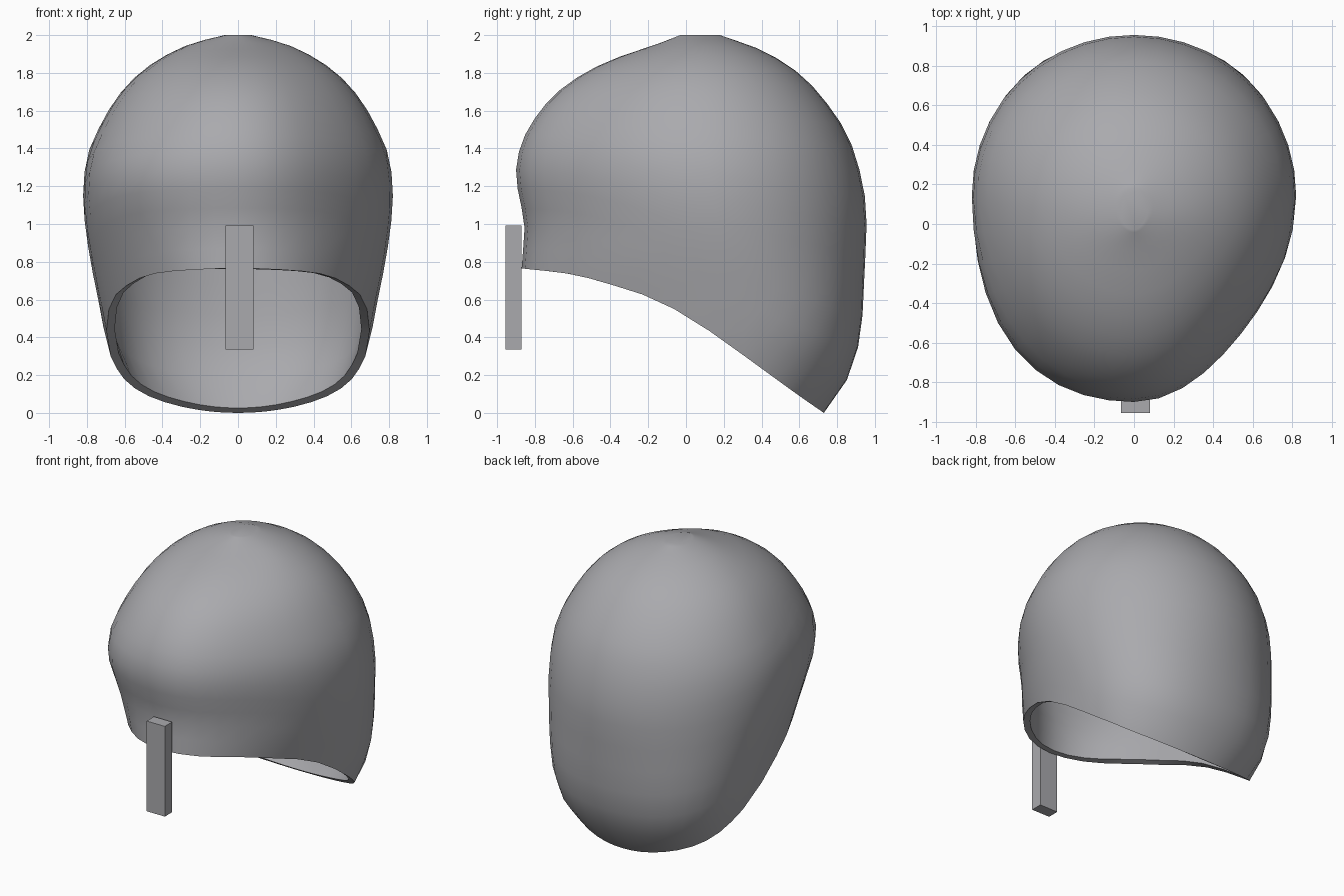
import bpy, bmesh, math
from mathutils import Vector

cube = bpy.data.objects.get("Cube")
if cube:
    bpy.data.objects.remove(cube, do_unlink=True)


def material(name, rgb):
    mat = bpy.data.materials.new(name)
    mat.use_nodes = True
    mat.diffuse_color = (*rgb, 1)
    mat.node_tree.nodes["Principled BSDF"].inputs["Base Color"].default_value = (*rgb, 1)
    return mat


def curve(points, t):
    """Smooth interpolation through (position, value) pairs."""
    t = min(max(t, points[0][0]), points[-1][0])
    i = 0
    while i < len(points) - 2 and t > points[i + 1][0]:
        i += 1

    def slope(k):
        a, b = points[max(k - 1, 0)], points[min(k + 1, len(points) - 1)]
        return (b[1] - a[1]) / (b[0] - a[0])
    (x0, y0), (x1, y1) = points[i], points[i + 1]
    h = x1 - x0
    u = (t - x0) / h
    return ((1 + 2 * u) * (1 - u) ** 2 * y0 + u * (1 - u) ** 2 * h * slope(i)
            + u * u * (3 - 2 * u) * y1 + u * u * (u - 1) * h * slope(i + 1))


# Outline of the shell by height, and height of the rim by depth
FRONT = [(0.5, -0.87), (0.77, -0.87), (1.0, -0.855), (1.15, -0.885), (1.28, -0.9),
         (1.43, -0.87), (1.56, -0.8), (1.67, -0.71), (1.76, -0.6), (1.85, -0.44),
         (1.9, -0.31), (1.95, -0.16), (2.0, -0.03)]
BACK = [(0, 0.73), (0.2, 0.865), (0.43, 0.925), (0.75, 0.945), (1.06, 0.955), (1.26, 0.925),
        (1.47, 0.855), (1.64, 0.745), (1.8, 0.595), (1.92, 0.4), (2.0, 0.18)]
WIDTH = [(0, 0.45), (0.08, 0.555), (0.16, 0.615), (0.24, 0.65), (0.35, 0.69), (0.6, 0.74),
         (0.8, 0.78), (1.0, 0.81), (1.15, 0.82), (1.35, 0.8), (1.5, 0.74), (1.67, 0.64),
         (1.8, 0.52), (1.9, 0.37), (1.96, 0.23), (2.0, 0.07)]
MIDDLE = [(0, 0.3), (0.5, 0.3), (1.1, 0.15), (1.6, 0.1), (2.0, 0.075)]
RIM = [(-0.87, 0.765), (-0.6, 0.733), (-0.4, 0.68), (-0.2, 0.615), (0, 0.515), (0.2, 0.38),
       (0.4, 0.235), (0.6, 0.09), (0.73, 0)]

# Fullness of each quarter by height: the brow is flatter on the left
FULL_BACK = [(0.1, 0.04), (0.5, 0.04), (0.9, 0.01), (1.2, 0.0)]
FULL_RIGHT = [(0.5, -0.05), (0.75, -0.03), (1.2, 0.045), (1.5, 0.02), (1.8, 0.0)]
FULL_LEFT = [(0.5, -0.05), (0.75, -0.04), (1.2, -0.06), (2.0, -0.05)]


def shell_point(angle, z):
    c, s = math.cos(angle), math.sin(angle)
    mid = curve(MIDDLE, z)
    reach = curve(BACK, z) - mid if s > 0 else mid - curve(FRONT, z)
    fullness = FULL_BACK if s > 0 else FULL_LEFT if c > 0 else FULL_RIGHT
    k = 1 + curve(fullness, z) * (2 * s * c) ** 2
    return Vector((curve(WIDTH, z) * c * k, mid + reach * s * k, z))


def rim_height(angle):
    low, high = 0.0, 1.0
    for _ in range(30):
        z = (low + high) / 2
        if curve(RIM, shell_point(angle, z).y) > z:
            low = z
        else:
            high = z
    return low


grey = material("neutral grey", (0.4, 0.4, 0.42))

# Domed shell: rings from the slanted rim up to the small flat crown
SIDES, ROWS = 40, 18
bm = bmesh.new()
angles = [math.tau * i / SIDES for i in range(SIDES)]
rims = [rim_height(a) for a in angles]
rings = []
for r in range(ROWS + 1):
    up = math.sin(math.pi / 2 * r / ROWS)
    rings.append([bm.verts.new(shell_point(a, z + (2 - z) * up)) for a, z in zip(angles, rims)])
for lower, upper in zip(rings, rings[1:]):
    for i in range(SIDES):
        j = (i + 1) % SIDES
        bm.faces.new((lower[i], lower[j], upper[j], upper[i]))
bm.faces.new(rings[-1])
mesh = bpy.data.meshes.new("helmet_shell")
bm.to_mesh(mesh)
bm.free()
shell = bpy.data.objects.new("helmet_shell", mesh)
bpy.context.collection.objects.link(shell)
mesh.materials.append(grey)

# Wall thickness, then smooth shading with a crisp rim
wall = shell.modifiers.new("wall", "SOLIDIFY")
wall.thickness = 0.045
wall.offset = -1
bpy.ops.object.select_all(action="DESELECT")
shell.select_set(True)
bpy.context.view_layer.objects.active = shell
bpy.ops.object.modifier_apply(modifier="wall")
bpy.ops.object.shade_smooth_by_angle(angle=math.radians(45))

# Nose guard
bpy.ops.mesh.primitive_cube_add(size=1, location=(0.008, -0.913, 0.664))
guard = bpy.context.object
guard.name = "nose_guard"
guard.scale = (0.146, 0.084, 0.655)
guard.data.materials.append(grey)
